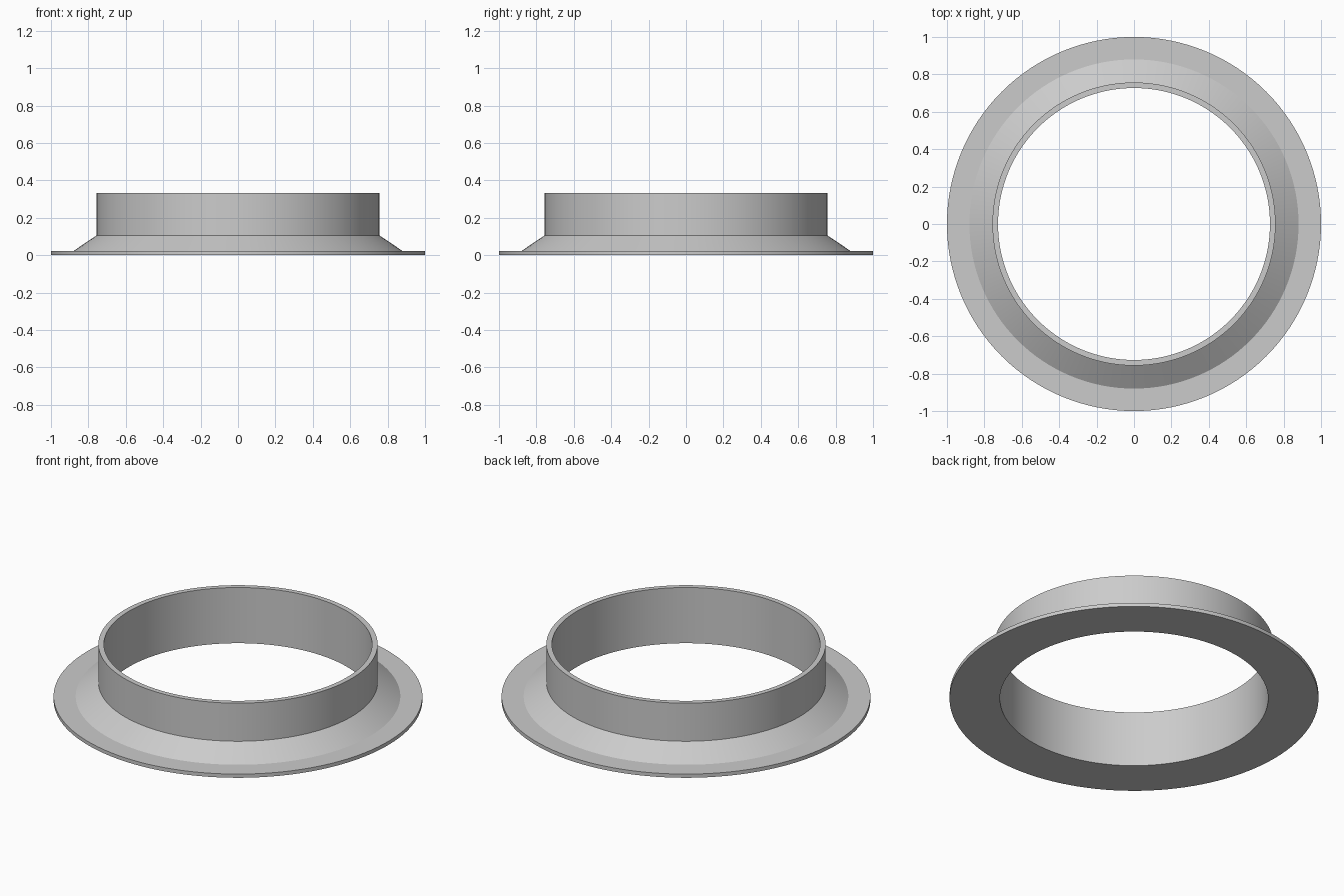
import bpy
import bmesh
import math

cube = bpy.data.objects.get("Cube")
if cube:
    bpy.data.objects.remove(cube, do_unlink=True)

SEGMENTS = 128
BORE, COLLAR, FILLET, RIM = 0.727, 0.757, 0.88, 1.0
FLANGE_TOP, FILLET_TOP, HEIGHT = 0.022, 0.105, 0.333

# Plain grey finish
grey = bpy.data.materials.new("plain grey")
grey.use_nodes = True
colour = (0.6, 0.6, 0.6, 1)
grey.diffuse_color = colour
grey.node_tree.nodes["Principled BSDF"].inputs["Base Color"].default_value = colour


def lathe(name, profile, material):
    """Revolve a closed (radius, height) profile around z."""
    bm = bmesh.new()
    rings = []
    for i in range(SEGMENTS):
        a = math.tau * i / SEGMENTS
        rings.append([bm.verts.new((r * math.cos(a), r * math.sin(a), z))
                      for r, z in profile])
    n = len(profile)
    for i, ring in enumerate(rings):
        following = rings[(i + 1) % SEGMENTS]
        for j in range(n):
            k = (j + 1) % n
            bm.faces.new((ring[j], following[j], following[k], ring[k]))
    bmesh.ops.recalc_face_normals(bm, faces=bm.faces)
    mesh = bpy.data.meshes.new(name)
    bm.to_mesh(mesh)
    bm.free()
    mesh.materials.append(material)
    obj = bpy.data.objects.new(name, mesh)
    bpy.context.collection.objects.link(obj)
    bpy.ops.object.select_all(action="DESELECT")
    obj.select_set(True)
    bpy.context.view_layer.objects.active = obj
    bpy.ops.object.shade_smooth_by_angle(angle=math.radians(25))
    return obj


# Flat flange, sloped shoulder and upright collar in one turned piece
lathe("flanged_collar", [
    (BORE, 0), (RIM, 0), (RIM, FLANGE_TOP), (FILLET, FLANGE_TOP),
    (COLLAR, FILLET_TOP), (COLLAR, HEIGHT), (BORE, HEIGHT),
], grey)
